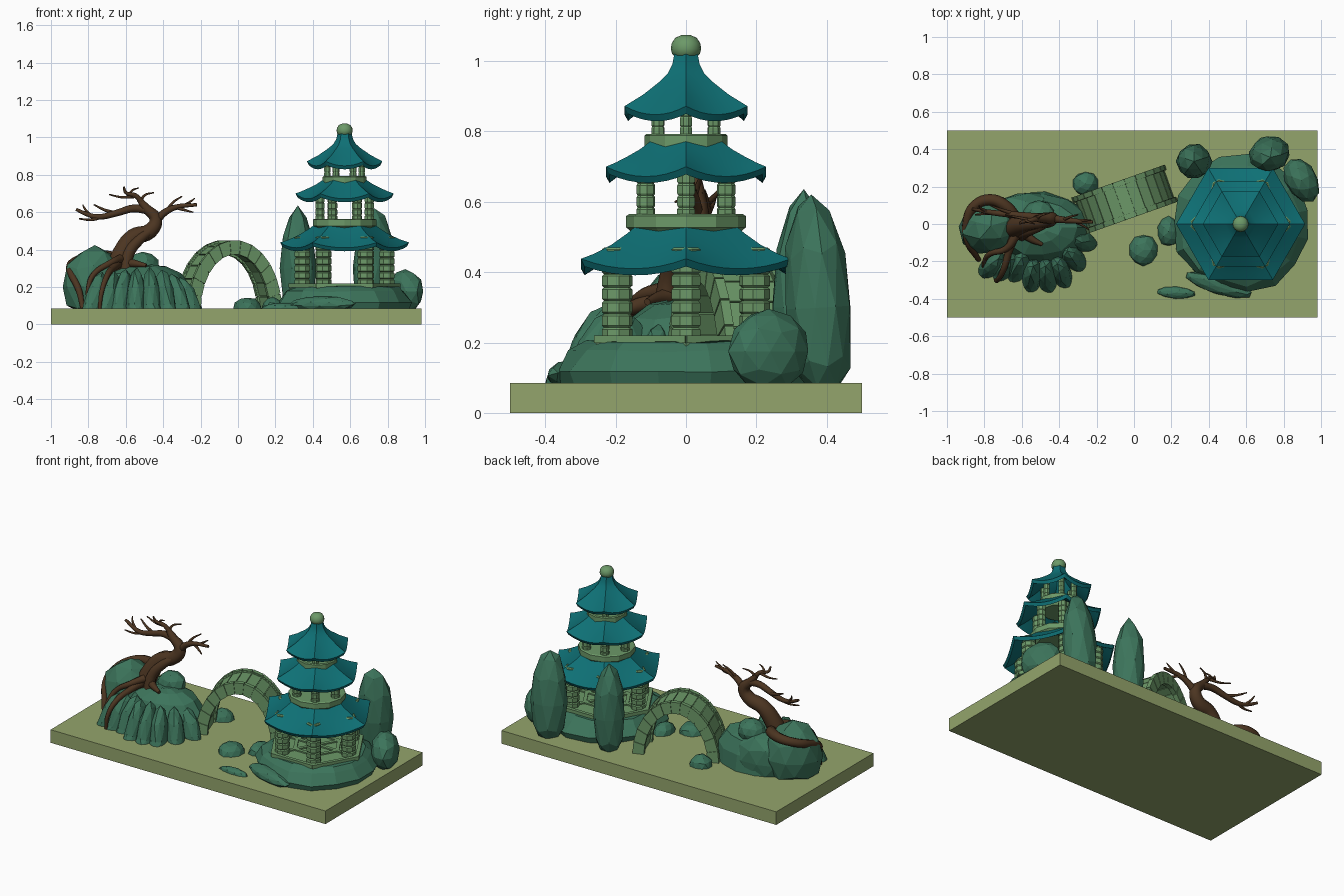
import bpy, bmesh, math, random
from mathutils import Vector, Matrix, Euler

if "Cube" in bpy.data.objects:
    bpy.data.objects.remove(bpy.data.objects["Cube"])

random.seed(4)
cos, sin, pi = math.cos, math.sin, math.pi


def material(name, rgb):
    m = bpy.data.materials.new(name)
    lin = [(c / 255 / 12.92) if c < 11 else ((c / 255 + 0.055) / 1.055) ** 2.4 for c in rgb]
    m.diffuse_color = (*lin, 1)
    m.use_nodes = True
    m.node_tree.nodes["Principled BSDF"].inputs["Base Color"].default_value = m.diffuse_color
    return m


SAND = material("moss ground", (148, 165, 108))
ROCK = material("dark green stone", (60, 116, 91))
JADE = material("pale green stone", (108, 153, 104))
TEAL = material("teal tile", (14, 112, 117))
WOOD = material("brown bark", (76, 53, 33))


def add(name, bm, mat, smooth=None):
    bmesh.ops.recalc_face_normals(bm, faces=bm.faces)
    me = bpy.data.meshes.new(name)
    bm.to_mesh(me)
    bm.free()
    me.materials.append(mat)
    ob = bpy.data.objects.new(name, me)
    bpy.context.collection.objects.link(ob)
    if smooth:
        bpy.ops.object.select_all(action='DESELECT')
        ob.select_set(True)
        bpy.context.view_layer.objects.active = ob
        bpy.ops.object.shade_smooth_by_angle(angle=math.radians(smooth))
    return ob


def box(bm, center, size, rot=0.0):
    m = Matrix.Translation(center) @ Matrix.Rotation(rot, 4, 'Z') @ Matrix.Diagonal((*size, 1))
    bmesh.ops.create_cube(bm, size=1, matrix=m)


def lathe(bm, prof, n, cx=0, cy=0, phase=0.0, sy=1.0, jitter=0.0):
    rings = []
    for r, z in prof:
        rings.append([bm.verts.new((cx + r * k * cos(phase + 2 * pi * i / n),
                                    cy + r * k * sy * sin(phase + 2 * pi * i / n),
                                    z + random.uniform(-jitter, jitter) * 0.12))
                      for i in range(n) for k in [1 + random.uniform(-jitter, jitter)]])
    for a, b in zip(rings, rings[1:]):
        for i in range(n):
            bm.faces.new((a[i], a[(i + 1) % n], b[(i + 1) % n], b[i]))
    bm.faces.new(rings[0])
    bm.faces.new(rings[-1])


def rock(name, loc, size, rot=(0, 0, 0), sub=2, jitter=0.05):
    bm = bmesh.new()
    bmesh.ops.create_icosphere(bm, subdivisions=sub, radius=1)
    e = Euler(rot).to_matrix()
    for v in bm.verts:
        p = v.co * (1 + random.uniform(-jitter, jitter))
        v.co = e @ Vector((p.x * size[0], p.y * size[1], p.z * size[2])) + Vector(loc)
        v.co.z = max(v.co.z, 0.075)      # flat underside sunk in the ground
    bmesh.ops.dissolve_degenerate(bm, dist=1e-5, edges=bm.edges)
    return add(name, bm, ROCK)


def limb(name, pts):
    """Tapering tube through (x, y, z, radius) points."""
    cu = bpy.data.curves.new(name, 'CURVE')
    cu.dimensions = '3D'
    cu.bevel_depth, cu.bevel_resolution, cu.use_fill_caps, cu.resolution_u = 1, 2, True, 5
    sp = cu.splines.new('BEZIER')
    sp.bezier_points.add(len(pts) - 1)
    for b, p in zip(sp.bezier_points, pts):
        b.co, b.radius = p[:3], p[3]
        b.handle_left_type = b.handle_right_type = 'AUTO'
    ob = bpy.data.objects.new(name, cu)
    bpy.context.collection.objects.link(ob)
    cu.materials.append(WOOD)
    bpy.ops.object.select_all(action='DESELECT')
    ob.select_set(True)
    bpy.context.view_layer.objects.active = ob
    bpy.ops.object.convert(target='MESH')
    bpy.ops.object.shade_smooth_by_angle(angle=math.radians(50))


# Ground slab
bm = bmesh.new()
box(bm, (-0.01, 0, 0.0425), (1.98, 1.0, 0.085))
add("ground_slab", bm, SAND)

# Pagoda: stone mound and deck
PX, PY = 0.57, 0.0
bm = bmesh.new()
lathe(bm, [(.35, .075), (.365, .12), (.325, .175), (.29, .202)], 15, PX, PY, 0.2, 1, 0.04)
add("pagoda_mound", bm, ROCK)
bm = bmesh.new()
lathe(bm, [(.295, .19), (.295, .212)], 6, PX, PY)
for i in range(6):
    a = pi / 3 * i
    box(bm, (PX + .14 * cos(a), PY + .14 * sin(a), .209), (.28, .022, .022), a)
    b = a + pi / 6
    for d, w in ((.25, .295), (.125, .15)):
        box(bm, (PX + d * cos(b), PY + d * sin(b), .209), (.022, w, .022), b)
add("pagoda_deck", bm, JADE)


# Pillars made of stacked drums
def pillars(name, R, r, z0, z1, drums):
    bm = bmesh.new()
    h = (z1 - z0) / drums
    prof = []
    for k in range(drums):
        z = z0 + k * h
        prof += [(r * .86, z), (r, z + .15 * h), (r, z + .85 * h), (r * .86, z + .995 * h)]
    for i in range(6):
        a = pi / 3 * i
        lathe(bm, prof, 8, PX + R * cos(a), PY + R * sin(a), a + pi / 8)
    add(name, bm, JADE)


pillars("lower_pillars", .226, .044, .205, .47, 7)
pillars("middle_pillars", .132, .027, .55, .72, 5)
pillars("upper_pillars", .092, .019, .785, .90, 4)

# Balcony rings between storeys
for name, r, z in (("middle_balcony", .17, .515), ("upper_balcony", .118, .743)):
    bm = bmesh.new()
    lathe(bm, [(r * .8, z - .02), (r * .97, z + .008), (r, z + .012), (r, z + .045), (r * .95, z + .05)], 12, PX, PY)
    add(name, bm, JADE)


# Hexagonal roofs with sagging eaves
def roof(name, prof, sag, thick=.022, nu=8):
    bm = bmesh.new()
    rmax, r0 = prof[-1][0], prof[0][0]
    under = [(rmax - .012, prof[-1][1] - thick)] + [(r * .96, z - thick) for r, z in prof[-2::-1]]
    rings = []
    for r, z in prof + under:
        t = max(0, (r - r0) / (rmax - r0))
        ring = []
        for s in range(6):
            p = Vector((cos(pi / 3 * s), sin(pi / 3 * s), 0))
            q = Vector((cos(pi / 3 * (s + 1)), sin(pi / 3 * (s + 1)), 0))
            for j in range(nu):
                u = j / nu
                c = p.lerp(q, u) * r
                ring.append(bm.verts.new((PX + c.x, PY + c.y, z - sag * t * t * (1 - (2 * u - 1) ** 2))))
        rings.append(ring)
    n = 6 * nu
    for a, b in zip(rings, rings[1:] + rings[:1]):
        for i in range(n):
            bm.faces.new((a[i], a[(i + 1) % n], b[(i + 1) % n], b[i]))
    add(name, bm, TEAL, 25)


roof("lower_roof", [(.14, .55), (.19, .512), (.245, .478), (.30, .453), (.345, .438)], .028)
roof("middle_roof", [(.09, .79), (.15, .75), (.19, .73), (.23, .712), (.263, .70)], .028)
roof("upper_roof", [(.036, 1.03), (.045, .99), (.06, .965), (.085, .943), (.14, .905), (.202, .872)], .024)

bm = bmesh.new()
lathe(bm, [(.034, 1.015), (.04, 1.022), (.043, 1.035), (.041, 1.05), (.031, 1.066), (.013, 1.074)], 16, PX, PY)
add("roof_finial", bm, JADE, 40)

# Arched bridge of wedge blocks
bm = bmesh.new()
N, BW = 13, .105
bridge = Matrix.Translation((-.05, .13, .075)) @ Matrix.Rotation(math.radians(19.5), 4, 'Z')


def wedge(t0, t1, y0, y1, inset):
    vs = []
    for y in (y0, y1):
        for t, o in ((t0, 0), (t1, 0), (t1, 1), (t0, 1)):
            rx, rz = (.265 - inset, .375 - inset) if o else (.195 + inset, .30 + inset)
            vs.append(bm.verts.new(bridge @ Vector((-rx * cos(t), y, rz * sin(t)))))
    for f in ((0, 1, 2, 3), (4, 5, 6, 7), (0, 1, 5, 4), (1, 2, 6, 5), (2, 3, 7, 6), (3, 0, 4, 7)):
        bm.faces.new([vs[i] for i in f])


for k in range(N):
    t0, t1 = pi * k / N, pi * (k + 1) / N
    g = .008
    for s in (-1, 1):
        wedge(t0 + g, t1 - g, s * BW, s * (BW - .028), 0)
        wedge(t0, t1, s * (BW - .005), s * (BW - .03), .006)
    wedge(t0 + g, t1 - g, -BW + .026, BW - .026, .012)
    wedge(t0, t1, -BW + .026, BW - .026, .017)
add("arched_bridge", bm, JADE)

# Standing stones, boulders and stepping stones
rock("standing_stone_left", (.32, .335, .30), (.095, .095, .33), (0, 0, .3))
rock("standing_stone_back", (.725, .375, .30), (.11, .095, .33), (.06, 0, .2))
rock("right_boulder", (.895, .235, .175), (.085, .125, .12), (0, 0, .5))
rock("front_slab", (.45, -.325, .11), (.185, .05, .04), (.25, 0, -.3))
rock("front_stepping_stone", (.225, -.367, .085), (.105, .032, .03), (0, 0, -.06))
rock("round_stone", (.05, -.14, .085), (.077, .083, .06))
rock("mound_side_stone", (.185, -.04, .085), (.06, .08, .06))
rock("bridge_stone", (-.26, .215, .085), (.07, .065, .065))

# Tree hill: boulder, body and column-like lobes
rock("hill_boulder", (-.765, -.01, .2), (.175, .15, .215), (0, 0, .3))
rock("hill_back_boulder", (-.6, .06, .16), (.19, .11, .17), (0, 0, .2))
bm = bmesh.new()
lathe(bm, [(.275, .075), (.265, .19), (.21, .27), (.12, .305), (.05, .315)], 13, -.51, -.02, 0, .7, .05)
add("hill_body", bm, ROCK)
rock("hill_peak", (-.51, .05, .31), (.09, .075, .075))
for i, (x, y, h) in enumerate(((-.76, -.22, .19), (-.69, -.23, .20), (-.62, -.23, .215), (-.545, -.28, .22),
                               (-.465, -.28, .225), (-.39, -.26, .21), (-.325, -.18, .19), (-.28, -.09, .17))):
    a = math.atan2(y + .02, (x + .51) * .8)
    tilt = Matrix.Rotation(a - pi / 2, 3, 'Z') @ Matrix.Rotation(.25, 3, 'X')
    rock("hill_lobe_%d" % (i + 1), (x, y, .09), (.055, .08, h), tilt.to_euler(), 2, .04)

# Tree trunk, branches (front-view x, z path at depth y) and roots
limb("tree_trunk", [(-.66, -.03, .27, .06), (-.62, -.01, .38, .055), (-.56, .01, .465, .048),
                    (-.47, .02, .50, .043), (-.44, .03, .56, .036), (-.49, .03, .62, .026), (-.53, .03, .67, .014)])
limb("tree_trunk_strand", [(-.60, -.06, .28, .035), (-.585, -.045, .38, .032), (-.52, -.02, .46, .028), (-.45, .01, .51, .02)])


def branch(i, y0, y1, r, pts):
    n = len(pts) - 1
    limb("branch_%d" % i, [(x, y0 + (y1 - y0) * k / n, z, r * (1 - .65 * k / n)) for k, (x, z) in enumerate(pts)])


for i, b in enumerate((
        (.03, .08, .024, [(-.47, .61), (-.56, .62), (-.65, .595), (-.75, .575), (-.81, .59), (-.865, .615)]),
        (.06, .05, .011, [(-.72, .58), (-.78, .56), (-.85, .565)]),
        (.06, .10, .011, [(-.66, .595), (-.72, .615), (-.77, .64)]),
        (.07, .10, .009, [(-.79, .585), (-.82, .62), (-.83, .64)]),
        (.03, .0, .016, [(-.51, .65), (-.55, .69), (-.6, .705), (-.61, .735)]),
        (.02, .05, .010, [(-.55, .685), (-.62, .68), (-.69, .695)]),
        (.03, .06, .010, [(-.52, .66), (-.50, .69), (-.45, .705)]),
        (.02, .0, .008, [(-.58, .70), (-.56, .72), (-.53, .73)]),
        (.03, .01, .024, [(-.45, .54), (-.39, .60), (-.32, .63), (-.22, .64)]),
        (.02, .05, .011, [(-.38, .605), (-.35, .65), (-.30, .685)]),
        (.02, -.03, .010, [(-.33, .625), (-.28, .61), (-.24, .60)]),
        (.02, .02, .008, [(-.29, .635), (-.25, .66), (-.23, .675)]))):
    branch(i + 1, *b)

limb("long_root", [(-.63, .02, .33, .034), (-.68, .09, .36, .032), (-.77, .13, .36, .03), (-.86, .09, .34, .027),
                   (-.895, .0, .31, .024), (-.89, -.09, .27, .02), (-.85, -.16, .18, .017), (-.83, -.19, .085, .013)])
limb("front_root", [(-.64, -.05, .33, .03), (-.67, -.15, .30, .02), (-.70, -.25, .26, .016), (-.73, -.30, .17, .013), (-.74, -.30, .085, .01)])
limb("right_root", [(-.60, -.04, .33, .03), (-.55, -.08, .325, .02), (-.49, -.11, .315, .01)])
limb("left_root", [(-.63, -.06, .35, .025), (-.68, -.13, .33, .018), (-.77, -.16, .27, .015), (-.80, -.20, .2, .012), (-.80, -.27, .1, .008)])
